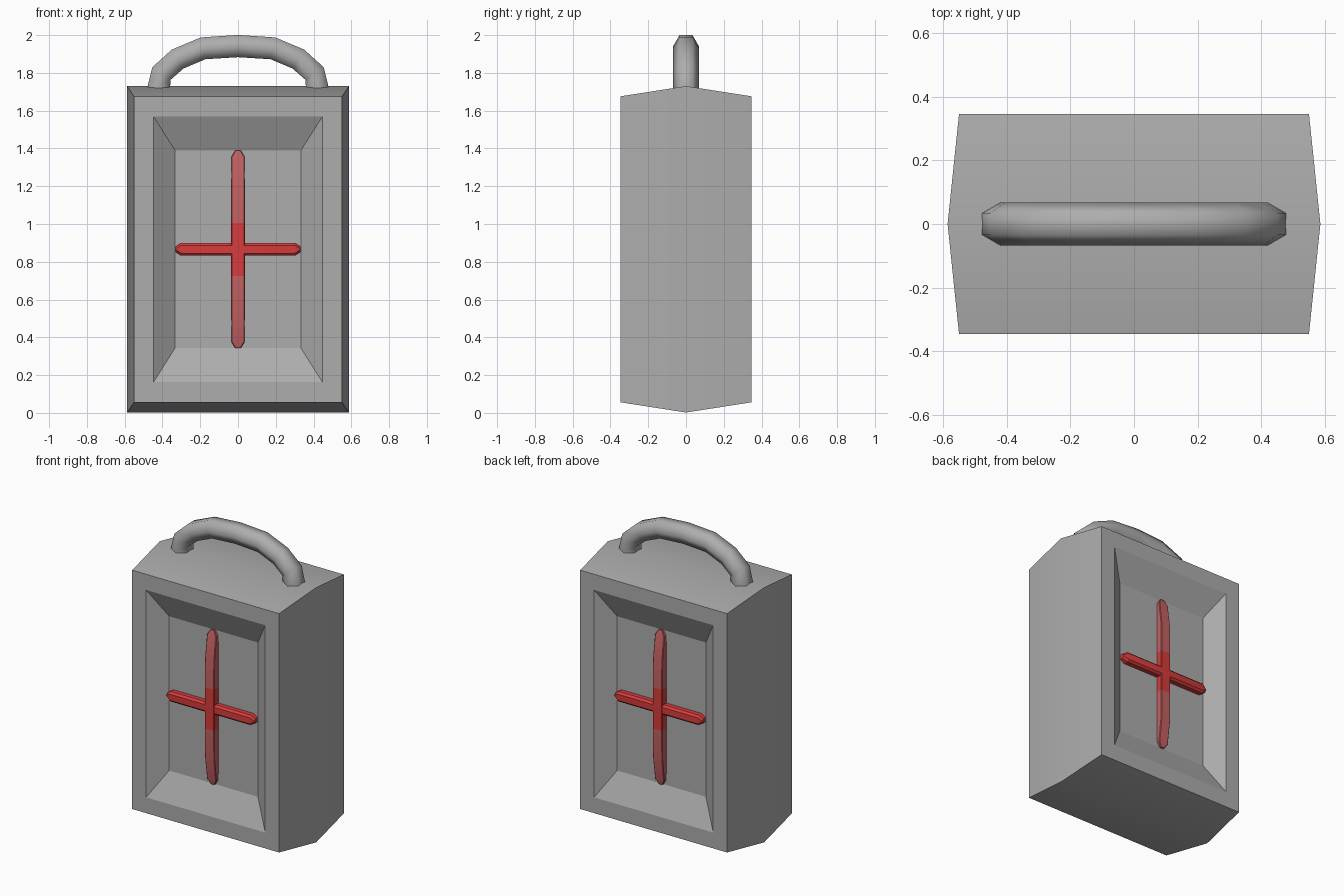
import bpy, bmesh, math
from mathutils import Vector

if "Cube" in bpy.data.objects:
    bpy.data.objects.remove(bpy.data.objects["Cube"])


def material(name, rgb):
    m = bpy.data.materials.new(name)
    m.diffuse_color = (*rgb, 1)
    m.use_nodes = True
    m.node_tree.nodes["Principled BSDF"].inputs["Base Color"].default_value = m.diffuse_color
    return m


grey = material("metal grey", (0.42, 0.42, 0.42))
red = material("bright red", (0.68, 0.045, 0.045))
dull = material("dull red", (0.55, 0.12, 0.12))


def loft(name, rings, mats, angle):
    """Join equal-sized rings of points into a capped solid."""
    bm = bmesh.new()
    rows = [[bm.verts.new(p) for p in r] for r in rings]
    n = len(rows[0])
    for a, b in zip(rows, rows[1:]):
        for i in range(n):
            j = (i + 1) % n
            bm.faces.new((a[i], a[j], b[j], b[i]))
    bm.faces.new(rows[0])
    bm.faces.new(rows[-1])
    bmesh.ops.recalc_face_normals(bm, faces=bm.faces)
    me = bpy.data.meshes.new(name)
    bm.to_mesh(me)
    bm.free()
    ob = bpy.data.objects.new(name, me)
    bpy.context.collection.objects.link(ob)
    for m in mats:
        me.materials.append(m)
    bpy.ops.object.select_all(action='DESELECT')
    ob.select_set(True)
    bpy.context.view_layer.objects.active = ob
    bpy.ops.object.shade_smooth_by_angle(angle=math.radians(angle))
    return ob


# Body: rectangles lofted front to back, with a sunken panel at each end
MID = 0.866


def rect(hx, hz, y):
    return [(sx * hx, y, MID + sz * hz) for sx, sz in ((-1, -1), (1, -1), (1, 1), (-1, 1))]


half = [(0.333, 0.523, -0.262), (0.447, 0.703, -0.347), (0.551, 0.81, -0.347)]
rings = half + [(0.587, 0.864, 0)] + [(x, z, -y) for x, z, y in reversed(half)]
loft("body", [rect(*r) for r in rings], [grey], 20)

# Carrying handle: hexagonal section swept along an arch
arc = [(0.424, 1.69), (0.418, 1.73), (0.405, 1.797), (0.32, 1.873), (0.185, 1.93)]
path = [Vector((-x, 0, z)) for x, z in arc] + [Vector((0, 0, 1.942))]
path += [Vector((x, 0, z)) for x, z in reversed(arc)]
rings = []
for i, p in enumerate(path):
    t = (path[min(i + 1, len(path) - 1)] - path[max(i - 1, 0)]).normalized()
    side = Vector((0, 1, 0))
    normal = t.cross(side)
    rings.append([p + 0.068 * (math.cos(a) * side + math.sin(a) * normal)
                  for a in (k * math.pi / 3 for k in range(6))])
loft("handle", rings, [grey], 65)


# Raised cross on each panel: two bevelled bars with narrowing ends
def bar(name, stations, vertical, chamfer, sign):
    rings = []
    full = [(-s, w, y) for s, w, y in reversed(stations)] + stations
    for s, w, y in full:
        section = [(-w, 0.25), (-w, y - chamfer), (-w + chamfer, y),
                   (w - chamfer, y), (w, y - chamfer), (w, 0.25)]
        rings.append([(u, -sign * d, MID + s) if vertical else (s, -sign * d, MID + u)
                      for u, d in section])
    ob = loft(name, rings, [red, dull], 30)
    if vertical:
        for f in ob.data.polygons:
            if abs(f.center.z - MID) > 0.2:
                f.material_index = 1


for sign, label in ((1, "front"), (-1, "back")):
    bar(label + "_upright", [(0.14, 0.036, 0.307), (0.335, 0.036, 0.305),
                             (0.49, 0.035, 0.284), (0.523, 0.015, 0.274)], True, 0.004, sign)
    bar(label + "_crossbar", [(0.3, 0.034, 0.306), (0.33, 0.015, 0.296)], False, 0.013, sign)
